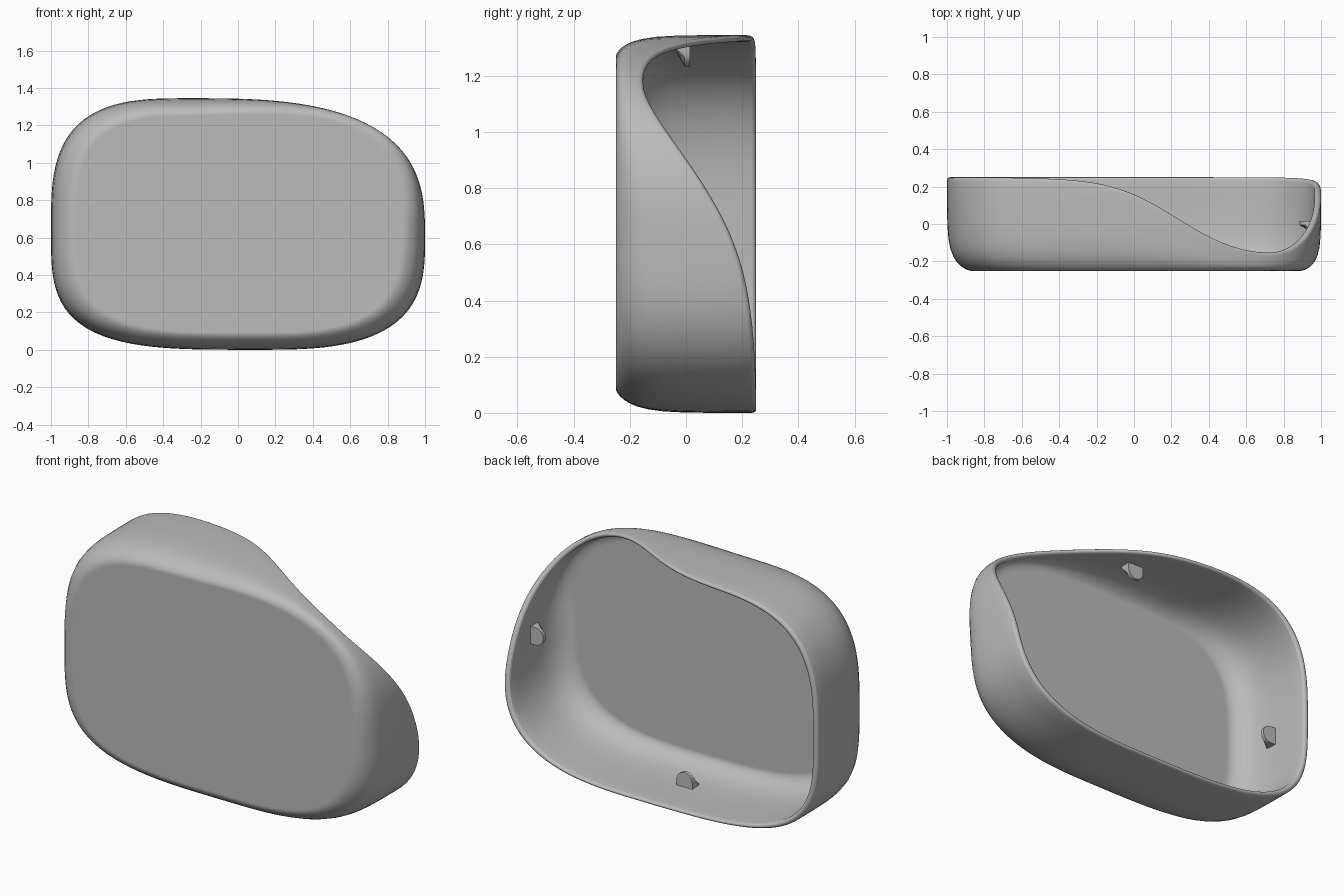
import bpy
import bmesh
from math import sin, cos, pi, exp, atan2, degrees, radians
from mathutils import Vector

cube = bpy.data.objects.get("Cube")
if cube:
    bpy.data.objects.remove(cube)

grey = bpy.data.materials.new("plain grey")
grey.use_nodes = True
grey.diffuse_color = (0.5, 0.5, 0.5, 1)
grey.node_tree.nodes["Principled BSDF"].inputs["Base Color"].default_value = (0.5, 0.5, 0.5, 1)

SEGMENTS = 144
FRONT, BACK, MID_Z = -0.25, 0.25, 0.67
WALL, LIP = 0.035, 0.0175


def make_object(name, bm, angle):
    bmesh.ops.recalc_face_normals(bm, faces=bm.faces)
    mesh = bpy.data.meshes.new(name)
    bm.to_mesh(mesh)
    bm.free()
    mesh.materials.append(grey)
    obj = bpy.data.objects.new(name, mesh)
    bpy.context.collection.objects.link(obj)
    bpy.ops.object.select_all(action="DESELECT")
    obj.select_set(True)
    bpy.context.view_layer.objects.active = obj
    bpy.ops.object.shade_smooth_by_angle(angle=radians(angle))
    return obj


def skin(rings):
    """Join closed rings of points with quads and cap both ends."""
    bm = bmesh.new()
    loops = [[bm.verts.new(p) for p in ring] for ring in rings]
    n = len(loops[0])
    for a, b in zip(loops, loops[1:]):
        for i in range(n):
            j = (i + 1) % n
            bm.faces.new((a[i], a[j], b[j], b[i]))
    bm.faces.new(loops[0])
    bm.faces.new(loops[-1])
    return bm


def outline(phi):
    """Rounded outline with a different superellipse in each quarter."""
    c, s = cos(phi), sin(phi)
    cx = -0.25 if s > 0 else 0.1
    cz = 0.6 if c > 0 else 0.65
    a = 1 - cx if c > 0 else 1 + cx
    b = 1.345 - cz if s > 0 else cz
    if s > 0:
        n = 2.87 if c > 0 else 3.15
    else:
        n = 3.0 if c > 0 else 3.6
    r = (abs(c) ** n + abs(s) ** n) ** (-1 / n)
    return cx + a * r * c, cz + b * r * s


def notch(x, z):
    """How deeply the rim dips, from 0 to 1, greatest at the upper left corner."""
    d = (degrees(atan2(z - MID_Z, x)) - 35 + 180) % 360 - 180
    return exp(-0.5 * (d / (32 if d > 0 else 21.6)) ** 2)


def rounding(t):
    return (1 - t ** 0.75) ** 4.5


# Cross-section: (kind, t) steps from front plate, over the lip, to inner plate
steps = [0, 0.012, 0.03, 0.06, 0.1, 0.16, 0.24, 0.35, 0.5, 0.7, 0.85, 1]
section = [("plate", 0)] + [("outer", t) for t in steps]
section += [("lip", k / 8) for k in range(1, 8)]
section += [("inner", t) for t in reversed(steps)] + [("floor", 0)]


def shell_point(phi, kind, t):
    x, z = outline(phi)
    dip = notch(x, z)
    edge = BACK - 0.403 * dip - LIP
    depth = 0.125 - 0.065 * dip
    inner_front = FRONT + 0.028
    if kind in ("outer", "plate"):
        inset = depth * rounding(t) + (0.015 if kind == "plate" else 0)
        y = FRONT + t * (edge - FRONT)
    elif kind == "lip":
        inset = LIP * (1 - cos(pi * t))
        y = edge + LIP * sin(pi * t)
    else:
        inset = WALL + depth * rounding(t) + (0.015 if kind == "floor" else 0)
        y = inner_front + t * (edge - inner_front)
    return x * (1 - inset), y, MID_Z + (z - MID_Z) * (1 - inset)


angles = [2 * pi * i / SEGMENTS for i in range(SEGMENTS)]
rings = [[shell_point(phi, kind, t) for phi in angles] for kind, t in section]
make_object("housing_shell", skin(rings), 40)


# Small half-round clips inside the four walls, tapering towards the front
def clip(name, base, inward):
    base, inward = Vector(base), Vector(inward)
    along = inward.cross(Vector((0, 1, 0)))
    rings = []
    for y, height in ((0.015, 0.078), (-0.005, 0.078), (-0.045, 0.01)):
        ring = [base + along * side * 0.05 - inward * 0.015 for side in (-1, 1)]
        for k in range(9):
            a = pi * k / 8
            ring.append(base + along * 0.05 * cos(a) + inward * height * (0.35 + 0.65 * sin(a)))
        for p in ring:
            p.y = y
        rings.append(ring)
    make_object(name, skin(rings), 30)


clip("clip_left", (0.962, 0, 0.63), (-1, 0, 0))
clip("clip_right", (-0.958, 0, 0.63), (1, 0, 0))
clip("clip_top", (0, 0, 1.312), (0, 0, -1))
clip("clip_bottom", (0, 0, 0.03), (0, 0, 1))
